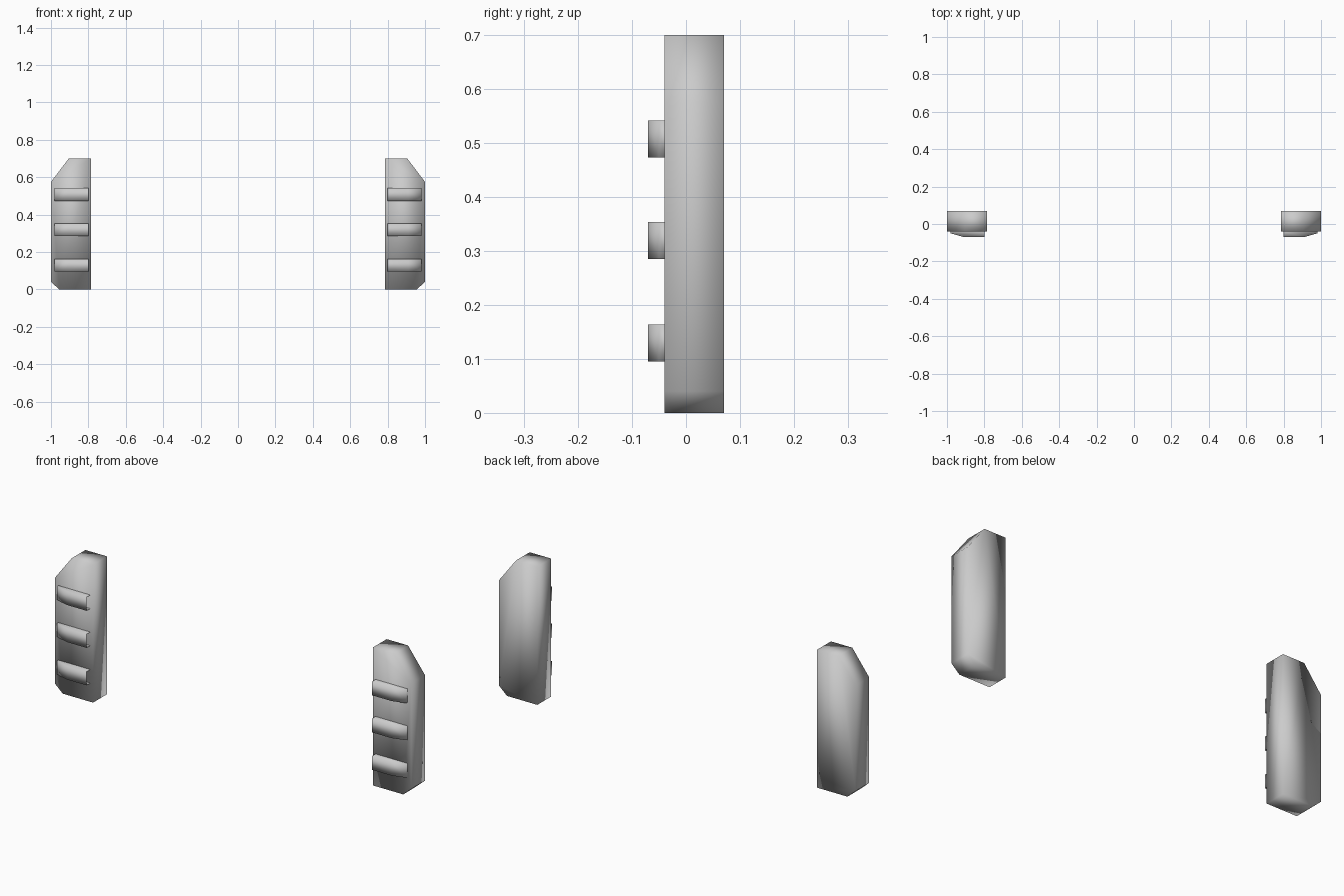
import bpy, bmesh

cube = bpy.data.objects.get("Cube")
if cube:
    bpy.data.objects.remove(cube)

grey = bpy.data.materials.new("plain grey")
grey.use_nodes = True
color = (0.6, 0.6, 0.6, 1)
grey.diffuse_color = color
grey.node_tree.nodes["Principled BSDF"].inputs["Base Color"].default_value = color


def prism(name, outline, place, low, high, open_sides=()):
    """Extrude an outline between two levels, leaving the listed sides open."""
    bm = bmesh.new()
    a = [bm.verts.new(place(p, low)) for p in outline]
    b = [bm.verts.new(place(p, high)) for p in outline]
    bm.faces.new(a)
    bm.faces.new(b[::-1])
    n = len(outline)
    for i in range(n):
        if i not in open_sides:
            j = (i + 1) % n
            bm.faces.new((a[j], a[i], b[i], b[j]))
    bmesh.ops.recalc_face_normals(bm, faces=bm.faces)
    mesh = bpy.data.meshes.new(name)
    bm.to_mesh(mesh)
    bm.free()
    mesh.materials.append(grey)
    mesh.shade_smooth()
    obj = bpy.data.objects.new(name, mesh)
    bpy.context.collection.objects.link(obj)


plate = [(0.785, 0), (0.955, 0), (1, 0.04), (1, 0.575), (0.905, 0.7), (0.785, 0.7)]
rib = [(0.8, -0.04), (0.8, -0.07), (0.91, -0.07), (0.98, -0.05), (0.98, -0.04)]

for side, s in (("left", 1), ("right", -1)):
    # Clipped-corner plate
    prism(side + "_plate", plate, lambda p, y: (s * p[0], y, p[1]), -0.04, 0.07)
    # Raised ribs, open at the inner end and against the plate
    for i, z in enumerate((0.095, 0.285, 0.473)):
        prism(f"{side}_rib_{i + 1}", rib, lambda p, h: (s * p[0], p[1], h),
              z, z + 0.069, open_sides=(0, 4))
